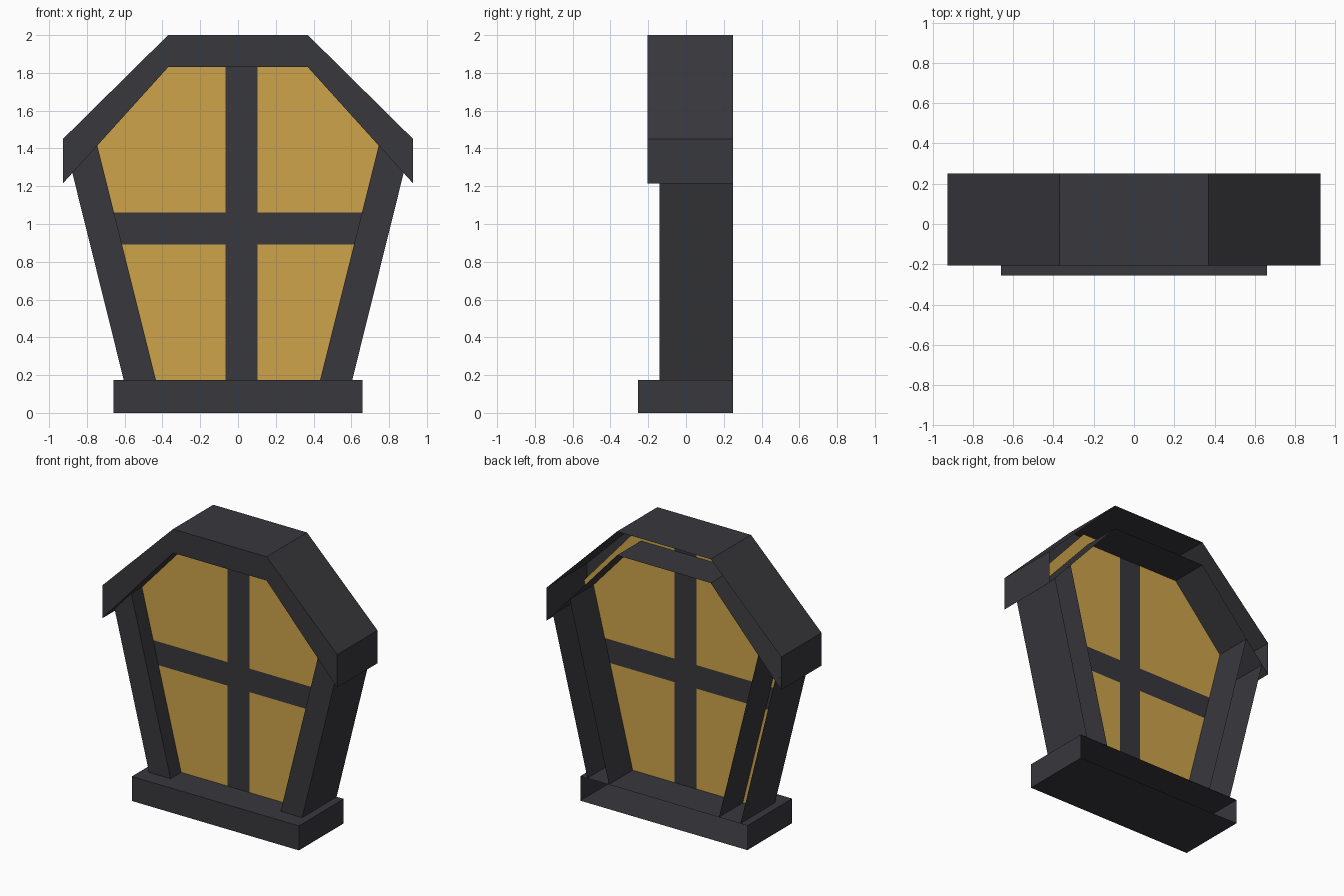
import bpy, bmesh

if "Cube" in bpy.data.objects:
    bpy.data.objects.remove(bpy.data.objects["Cube"])


def material(name, rgb):
    m = bpy.data.materials.new(name)
    m.diffuse_color = (*rgb, 1.0)
    m.use_nodes = True
    m.node_tree.nodes["Principled BSDF"].inputs["Base Color"].default_value = m.diffuse_color
    return m


DARK = material("charcoal_wood", (0.040, 0.040, 0.047))
GOLD = material("amber_glass", (0.62, 0.37, 0.068))


def finish(name, bm, mats):
    mesh = bpy.data.meshes.new(name)
    bm.to_mesh(mesh)
    bm.free()
    for m in mats:
        mesh.materials.append(m)
    ob = bpy.data.objects.new(name, mesh)
    bpy.context.collection.objects.link(ob)
    return ob


def shell(name, outline, y0, y1, skip=()):
    """Front face plus walls running back, with an open back.
    The outline runs counter-clockwise seen from the front."""
    bm = bmesh.new()
    front = [bm.verts.new((x, y0, z)) for x, z in outline]
    back = [bm.verts.new((x, y1, z)) for x, z in outline]
    bm.faces.new(front)
    n = len(outline)
    for i in range(n):
        if i not in skip:
            j = (i + 1) % n
            bm.faces.new((front[j], front[i], back[i], back[j]))
    return finish(name, bm, [DARK])


def mirrored(half):
    return half + [(-x, z) for x, z in reversed(half)]


# Sill
shell("sill", [(-0.66, 0), (0.66, 0), (0.66, 0.175), (-0.66, 0.175)], -0.255, 0.25)

# Hood over the window: inner edge reversed back along the outer edge
outer = mirrored([(0.927, 1.215), (0.927, 1.45), (0.37, 2.0)])
inner = mirrored([(0.745, 1.415), (0.37, 1.83)])
shell("hood", outer + inner[::-1], -0.205, 0.25)

# Slanted side posts, ending at the hood and sill
post = shell("side_posts", [(0.435, 0.175), (0.605, 0.175), (0.877, 1.27), (0.745, 1.415)],
             -0.14, 0.248, skip=(0, 2))
post.modifiers.new("Mirror", 'MIRROR').use_axis[0] = True

# Glass pane, cut into panes and glazing bars
X0, X1, Z0, Z1 = -0.067, 0.103, 0.892, 1.06
bm = bmesh.new()
pane = mirrored([(0.51, 0.175), (0.82, 1.43), (0.41, 1.89)])
bm.faces.new([bm.verts.new((x, -0.02, z)) for x, z in pane])
cuts = [((X0, 0, 0), (1, 0, 0)), ((X1, 0, 0), (1, 0, 0)),
        ((0, 0, Z0), (0, 0, 1)), ((0, 0, Z1), (0, 0, 1))]
for co, no in cuts:
    bmesh.ops.bisect_plane(bm, geom=bm.verts[:] + bm.edges[:] + bm.faces[:],
                           plane_co=co, plane_no=no)
for f in bm.faces:
    c = f.calc_center_median()
    f.material_index = 1 if X0 < c.x < X1 or Z0 < c.z < Z1 else 0
finish("window_pane", bm, [GOLD, DARK])
